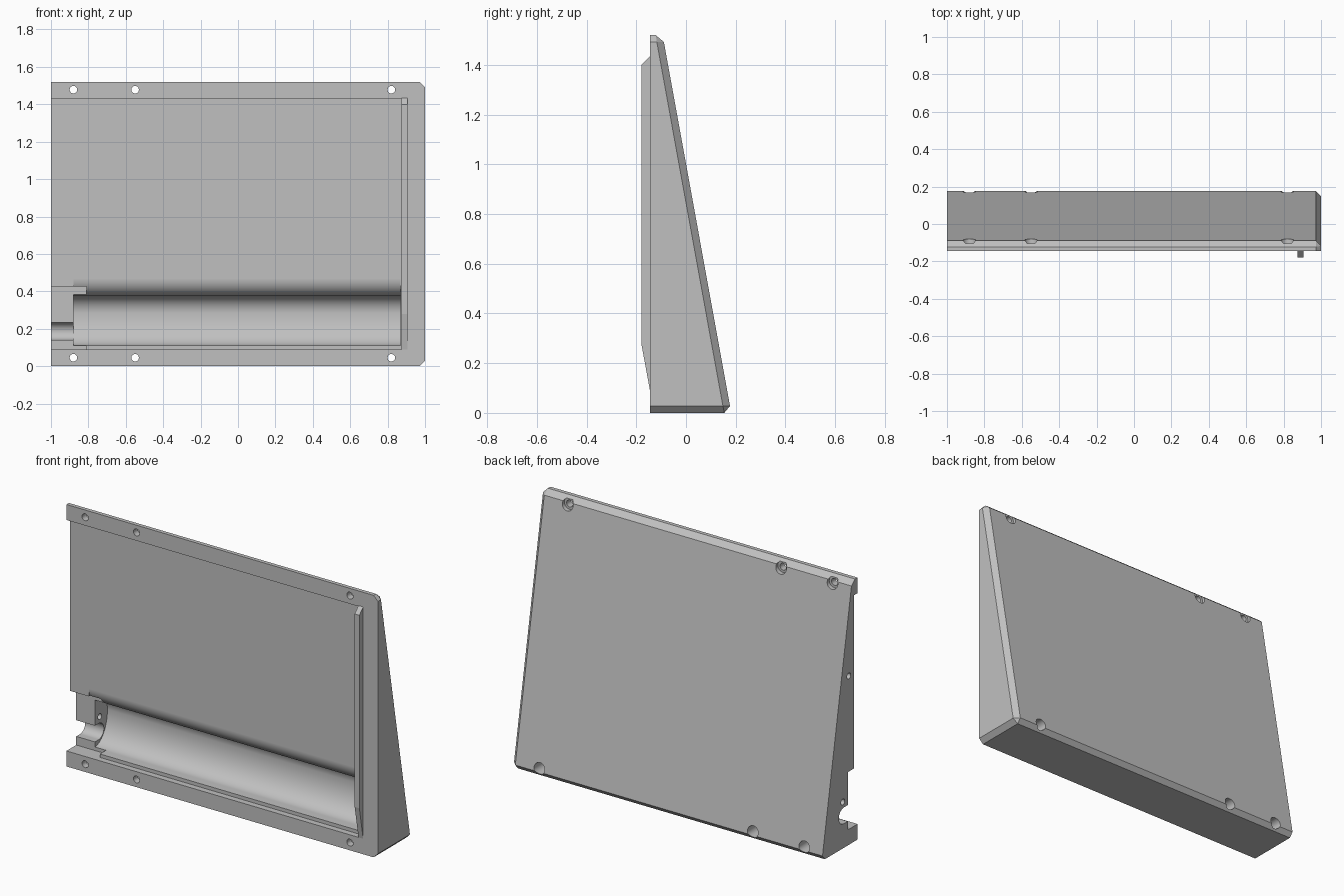
import bpy, bmesh, math

cube = bpy.data.objects.get("Cube")
if cube:
    bpy.data.objects.remove(cube, do_unlink=True)

grey = bpy.data.materials.new("light grey")
grey.use_nodes = True
grey.diffuse_color = (0.53, 0.53, 0.53, 1)
grey.node_tree.nodes["Principled BSDF"].inputs["Base Color"].default_value = (0.53, 0.53, 0.53, 1)

FRONT = -0.145
PANEL = -0.11


def prism(name, points, x0, x1):
    """Extrude a (y, z) outline along x."""
    bm = bmesh.new()
    face = bm.faces.new([bm.verts.new((x0, y, z)) for y, z in points])
    new = bmesh.ops.extrude_face_region(bm, geom=[face])["geom"]
    for v in new:
        if isinstance(v, bmesh.types.BMVert):
            v.co.x = x1
    bmesh.ops.recalc_face_normals(bm, faces=bm.faces)
    mesh = bpy.data.meshes.new(name)
    bm.to_mesh(mesh)
    bm.free()
    obj = bpy.data.objects.new(name, mesh)
    bpy.context.collection.objects.link(obj)
    mesh.materials.append(grey)
    return obj


def box(name, x0, x1, y0, y1, z0, z1):
    return prism(name, [(y0, z0), (y1, z0), (y1, z1), (y0, z1)], x0, x1)


def rod(name, radius, depth, centre, rotation):
    bpy.ops.mesh.primitive_cylinder_add(vertices=32, radius=radius, depth=depth,
                                        location=centre, rotation=rotation)
    obj = bpy.context.object
    obj.name = name
    obj.data.materials.append(grey)
    return obj


def arc(cy, cz, ry, rz, a0, a1, steps=14):
    """Points of an elliptical arc, angles in degrees."""
    angles = [math.radians(a0 + (a1 - a0) * i / steps) for i in range(steps + 1)]
    return [(cy + ry * math.cos(a), cz + rz * math.sin(a)) for a in angles]


def activate(obj):
    bpy.ops.object.select_all(action='DESELECT')
    obj.select_set(True)
    bpy.context.view_layer.objects.active = obj


def cut(target, cutter):
    activate(target)
    mod = target.modifiers.new("cut", 'BOOLEAN')
    mod.operation = 'DIFFERENCE'
    mod.solver = 'EXACT'
    mod.object = cutter
    bpy.ops.object.modifier_apply(modifier=mod.name)
    bpy.data.objects.remove(cutter, do_unlink=True)


# Wedge body, chamfered everywhere but the front and the open end
body = prism("wedge_body", [(FRONT, 0), (0.182, 0), (-0.094, 1.52), (FRONT, 1.52)], -1, 1)
bm = bmesh.new()
bm.from_mesh(body.data)
edges = [e for e in bm.edges
         if not all(v.co.x < -0.99 for v in e.verts)
         and not all(v.co.y < FRONT + 0.001 for v in e.verts)]
bmesh.ops.bevel(bm, geom=edges, offset=0.028, segments=1, affect='EDGES')
bm.to_mesh(body.data)
bm.free()

# Recessed front panel, open at one end
cut(body, box("panel_cutter", -1.1, 0.875, -0.3, PANEL, 0.09, 1.43))

# Long rounded trough with a soft upper lip
trough = (arc(-0.02, 0.47, 0.09, 0.095, 180, 270)
          + arc(-0.02, 0.285, 0.08, 0.09, 90, 0)[1:]
          + arc(-0.06, 0.285, 0.12, 0.175, 0, -90)[1:]
          + [(-0.2, 0.11), (-0.2, 0.47)])
cut(body, prism("trough_cutter", trough, -0.88, 0.87))

# Stepped pocket and cable channel at the open end
cut(body, box("pocket_cutter", -1.1, -0.81, -0.2, -0.055, 0.09, 0.425))
channel = arc(-0.02, 0.187, 0.047, 0.047, -90, 90) + [(-0.2, 0.234), (-0.2, 0.14)]
cut(body, prism("channel_cutter", channel, -1.1, -0.86))

# Screw holes with counterbores from the back
for x in (-0.88, -0.55, 0.82):
    for z in (0.045, 1.478):
        turn = (math.pi / 2, 0, 0)
        cut(body, rod("screw_cutter", 0.02, 1, (x, 0, z), turn))
        cut(body, rod("counterbore_cutter", 0.034, 0.5, (x, 0.145, z), turn))

# Pin holes in the open end
for y, z, depth in ((-0.065, 0.98, 0.2), (-0.01, 0.27, 0.3)):
    cut(body, rod("pin_cutter", 0.017, depth, (-1, y, z), (0, math.pi / 2, 0)))

# Raised locating rib beside the panel
rib = prism("locating_rib", [(FRONT + 0.005, 0.09), (FRONT, 0.09), (-0.18, 0.28),
                             (-0.18, 1.4), (FRONT, 1.435), (FRONT + 0.005, 1.435)],
            0.875, 0.905)

activate(body)
bpy.ops.object.shade_smooth_by_angle(angle=math.radians(25))
weighted = body.modifiers.new("weighted_normals", 'WEIGHTED_NORMAL')
weighted.keep_sharp = True
